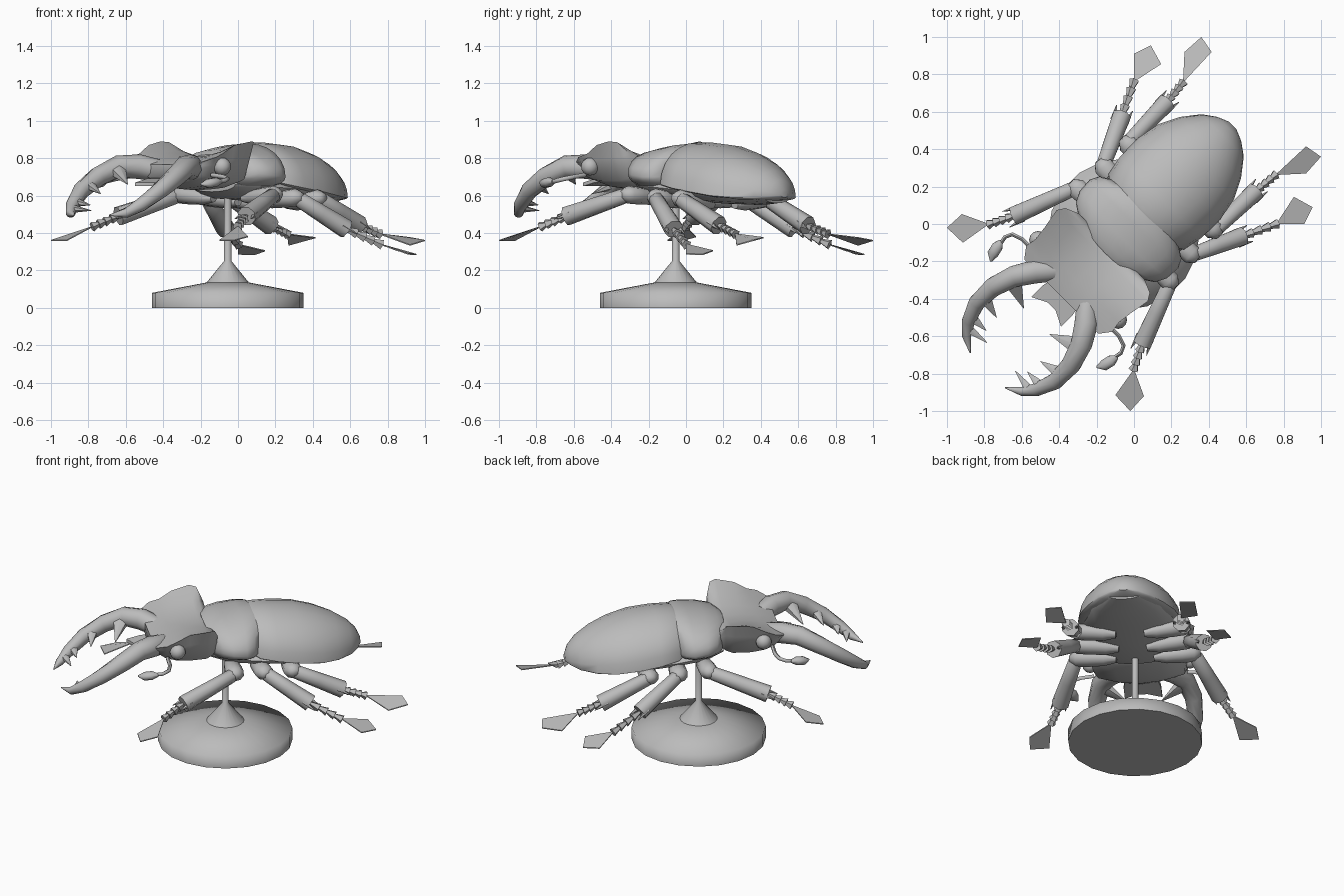
import bpy, bmesh, math
from mathutils import Vector as V

if "Cube" in bpy.data.objects:
    bpy.data.objects.remove(bpy.data.objects["Cube"])

R2 = math.sqrt(2)
grey = bpy.data.materials.new("grey")
grey.diffuse_color = (0.5, 0.5, 0.5, 1)
grey.use_nodes = True
grey.node_tree.nodes["Principled BSDF"].inputs["Base Color"].default_value = grey.diffuse_color


def finish(name, bm, angle=40):
    bmesh.ops.recalc_face_normals(bm, faces=bm.faces)
    me = bpy.data.meshes.new(name)
    bm.to_mesh(me)
    bm.free()
    ob = bpy.data.objects.new(name, me)
    bpy.context.collection.objects.link(ob)
    me.materials.append(grey)
    bpy.ops.object.select_all(action='DESELECT')
    ob.select_set(True)
    bpy.context.view_layer.objects.active = ob
    bpy.ops.object.shade_smooth_by_angle(angle=math.radians(angle))
    return ob


def skin(bm, rings):
    """Join rings of points into a closed skin."""
    vs = [[bm.verts.new(p) for p in r] for r in rings]
    n = len(vs[0])
    for a, b in zip(vs, vs[1:]):
        for i in range(n):
            bm.faces.new((a[i], a[(i + 1) % n], b[(i + 1) % n], b[i]))
    bm.faces.new(vs[0])
    bm.faces.new(vs[-1])


def body(s, t, z):
    """Body axis runs diagonally: s towards the tail, t to the side."""
    return V(((s + t) / R2, (s - t) / R2, z))


def shell(name, rows, n=24, angle=40):
    """Rows: s, half width, rim height, rise above, drop below, s shift at sides."""
    bm = bmesh.new()
    rings = []
    for s, w, z, up, down, shift in rows:
        ring = []
        for i in range(n):
            a = 2 * math.pi * i / n
            c, d = math.cos(a), math.sin(a)
            ring.append(body(s + shift * c * c, w * c, z + (up if d > 0 else down) * d))
        rings.append(ring)
    skin(bm, rings)
    return finish(name, bm, angle)


def tube(bm, path, radii, n=8, flat=1.0):
    path = [V(p) for p in path]
    rings = []
    for i, p in enumerate(path):
        d = (path[min(i + 1, len(path) - 1)] - path[max(i - 1, 0)]).normalized()
        side = d.cross(V((0, 0, 1))).normalized()
        up = side.cross(d)
        rings.append([p + radii[i] * (math.cos(a) * side + flat * math.sin(a) * up)
                      for a in (2 * math.pi * (k + .5) / n for k in range(n))])
    skin(bm, rings)


def plate(bm, pts, thick=0.006):
    skin(bm, [[V(p) + V((0, 0, h)) for p in pts] for h in (-thick / 2, thick / 2)])


def both(name, build, angle=60):
    """Build a part and its mirror image across the body axis."""
    for side in ("left", "right"):
        bm = bmesh.new()
        build(bm)
        if side == "right":
            for v in bm.verts:
                v.co = (v.co.y, v.co.x, v.co.z)
        finish(side + "_" + name, bm, angle)


# display stand: disc, then cone and post
for name, rows in (("stand_disc", ((.405, 0), (.405, .08), (.115, .135))),
                   ("stand_post", ((.115, .133), (.02, .25), (.02, .6)))):
    bm = bmesh.new()
    skin(bm, [[(-.055 + r * math.cos(a), -.055 + r * math.sin(a), z)
               for a in (math.pi * k / 10 for k in range(20))] for r, z in rows])
    finish(name, bm, 85)

# wing cases, belly, thorax
shell("wing_cases", [(.06, .25, .67, .20, .02, 0), (.09, .285, .66, .225, .02, 0), (.2, .307, .64, .243, .02, 0),
                     (.34, .31, .62, .25, .02, 0), (.47, .285, .60, .235, .02, 0), (.58, .23, .59, .20, .02, 0),
                     (.67, .16, .59, .145, .02, 0), (.72, .09, .595, .09, .015, 0), (.745, .03, .60, .03, .01, 0)])
shell("belly", [(-.2, .18, .66, .05, .04, 0), (-.08, .25, .65, .05, .07, 0), (.1, .28, .64, .05, .07, 0),
                (.35, .28, .62, .03, .065, 0), (.55, .22, .595, .03, .045, 0), (.69, .10, .59, .02, .03, 0)], 16)
shell("thorax", [(-.22, .24, .72, .10, .07, .04), (-.18, .30, .72, .125, .09, .04), (-.10, .33, .71, .15, .09, .02),
                 (0, .335, .70, .175, .08, 0), (.07, .31, .70, .18, .07, -.02), (.12, .26, .70, .165, .06, -.04)])

# head: broad plate with raised rear corners over full cheeks
bm = bmesh.new()
rings = []
for s, w, mid, edge, low, wl in ((-.17, .25, .79, .82, .66, .22), (-.20, .32, .80, .885, .64, .25),
                                 (-.24, .345, .805, .89, .63, .27), (-.35, .325, .805, .87, .63, .28),
                                 (-.43, .315, .795, .825, .635, .27), (-.49, .325, .785, .805, .65, .26),
                                 (-.55, .28, .765, .78, .68, .22)):
    top = [body(s, w * f, mid + (edge - mid) * f * f) for f in (-1, -.66, -.33, 0, .33, .66, 1)]
    under = [body(s, wl * f, low + .05 * f * f) for f in (1, .5, 0, -.5, -1)]
    lip = edge * .6 + (low + .05) * .4
    out = w * .6 + wl * .4
    rings.append(top + [body(s, out, lip)] + under + [body(s, -out, lip)])
skin(bm, rings)
finish("head", bm, 60)

# mouth plate with two points
bm = bmesh.new()
plate(bm, [(-.40, -.27, .69), (-.49, -.33, .68), (-.55, -.39, .66), (-.46, -.42, .66), (-.42, -.46, .66),
           (-.39, -.55, .66), (-.33, -.49, .68), (-.27, -.40, .69)], .02)
finish("mouth_plate", bm)


# jaws with inner teeth
def jaw(bm):
    tube(bm, [(-.43, -.25, .735), (-.53, -.255, .755), (-.64, -.28, .755), (-.75, -.335, .70), (-.84, -.42, .625),
              (-.885, -.52, .55), (-.895, -.60, .505), (-.875, -.69, .495)],
         [.06, .066, .06, .054, .046, .037, .025, .003], 10)
    for base, tip, r in (((-.65, -.30, .74), (-.59, -.45, .66), .055), ((-.80, -.39, .66), (-.735, -.50, .61), .04),
                         ((-.865, -.50, .565), (-.79, -.57, .55), .032), ((-.885, -.56, .53), (-.785, -.635, .52), .028)):
        tube(bm, [base, tip], [r, .002], 6, .8)


both("jaw", jaw)


# eyes and feelers
def eye(bm):
    bmesh.ops.create_uvsphere(bm, u_segments=12, v_segments=8, radius=.048)
    bmesh.ops.translate(bm, verts=bm.verts, vec=(-.513, -.085, .755))


def feeler(bm):
    tube(bm, [(-.54, -.14, .71), (-.60, -.08, .70), (-.65, -.055, .69), (-.69, -.07, .68), (-.71, -.10, .675)],
         [.012, .012, .012, .012, .012], 6)
    tube(bm, [(-.71, -.09, .675), (-.73, -.12, .672), (-.755, -.16, .665), (-.765, -.20, .66)],
         [.012, .032, .032, .006], 8, .8)


both("eye", eye)
both("feeler", feeler)


# legs: thigh, knee, shin with spurs, jointed foot, flat foot blade
def leg(hip, knee, ankle, toe, blade):
    def build(bm):
        hip_, k, a, t = V(hip), V(knee), V(ankle), V(toe)
        tube(bm, [hip_, hip_.lerp(k, .3), hip_.lerp(k, .7), k, k + (k - hip_).normalized() * .04],
             [.025, .048, .055, .056, .025], 10, .85)
        start = k.lerp(a, .06)
        tube(bm, [start - (a - k) * .08, start, k.lerp(a, .5), a], [.02, .042, .047, .053], 8)
        out = (a - k).normalized()
        side = out.cross(V((0, 0, 1))).normalized()
        for sgn in (-1, 1):
            b = a + side * sgn * .034
            tube(bm, [b - out * .04, b + out * .05 + side * sgn * .012], [.018, .002], 5)
        for i in range(4):
            p, q = a.lerp(t, i / 4 - .05), a.lerp(t, (i + 1) / 4 + .04)
            tube(bm, [p, q], [.008, .028], 5)
        plate(bm, [t] + [V(p) for p in blade])
    return build


both("front_leg", leg((-.13, .03, .585), (-.31, .195, .605), (-.64, .045, .49), (-.775, .0, .435),
                      [(-.92, .053, .38), (-1, -.02, .36), (-.915, -.10, .36)]))
both("middle_leg", leg((.0, .12, .565), (-.165, .31, .59), (-.065, .58, .42), (.0, .76, .34),
                       [(0, .91, .287), (.09, .955, .285), (.145, .855, .305)]))
both("rear_leg", leg((.14, .26, .55), (-.035, .43, .585), (.175, .65, .44), (.262, .755, .395),
                     [(.27, .92, .335), (.36, 1, .36), (.415, .92, .375)]))
